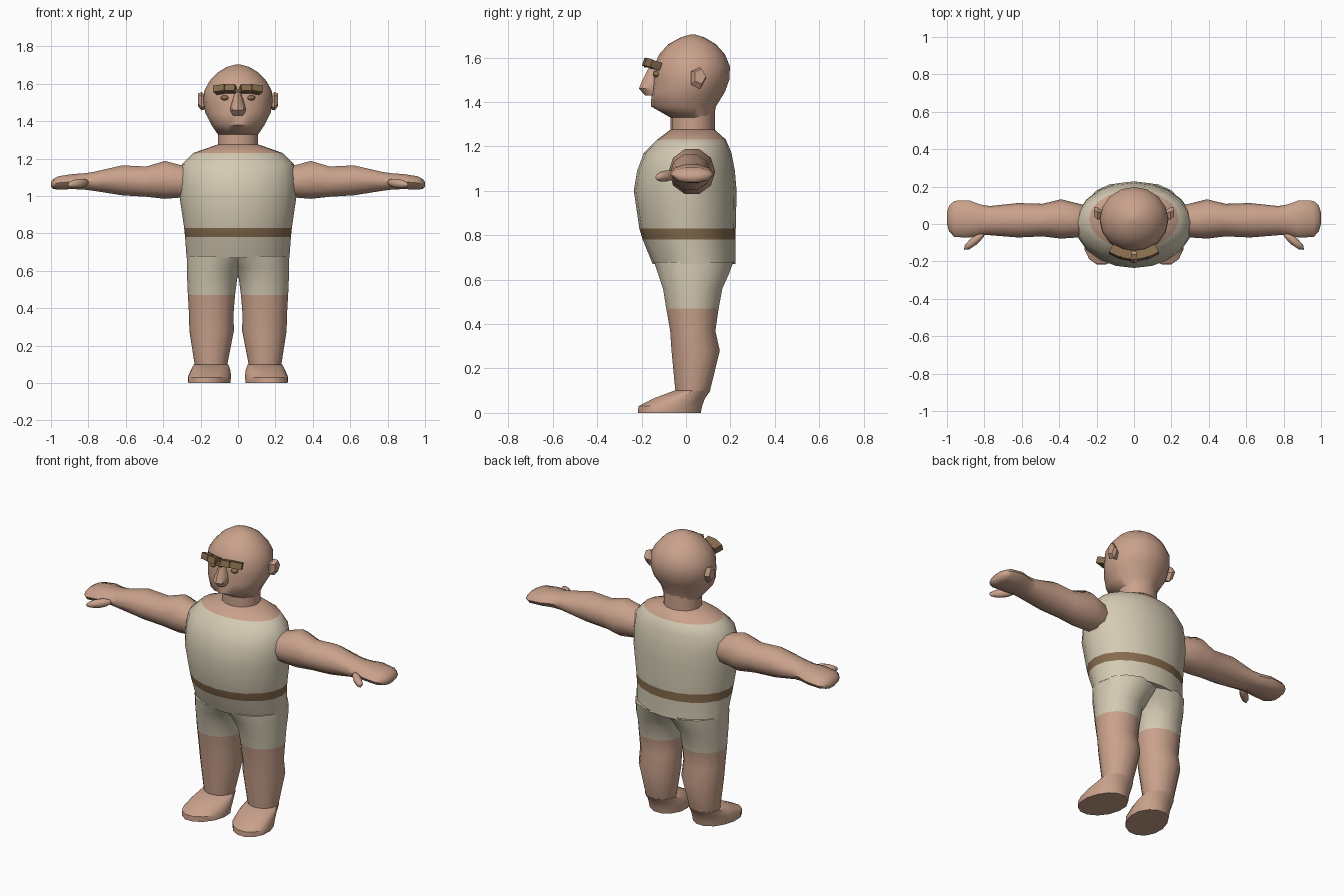
import bpy, bmesh, math
from mathutils import Matrix, Euler

cube = bpy.data.objects.get("Cube")
if cube:
    bpy.data.objects.remove(cube, do_unlink=True)


def material(name, rgb):
    mat = bpy.data.materials.new(name)
    mat.use_nodes = True
    mat.diffuse_color = (*rgb, 1)
    mat.node_tree.nodes["Principled BSDF"].inputs["Base Color"].default_value = (*rgb, 1)
    return mat


skin = material("skin", (0.59, 0.36, 0.26))
cloth = material("cream cloth", (0.66, 0.59, 0.45))
brown = material("brown", (0.24, 0.15, 0.075))


def finish(name, bm, mats, rule=None, angle=40):
    """Turn a bmesh into an object, colour its faces by a rule and shade it."""
    bmesh.ops.recalc_face_normals(bm, faces=bm.faces)
    if rule:
        for face in bm.faces:
            face.material_index = rule(face.calc_center_median())
    mesh = bpy.data.meshes.new(name)
    bm.to_mesh(mesh)
    bm.free()
    for mat in mats:
        mesh.materials.append(mat)
    obj = bpy.data.objects.new(name, mesh)
    bpy.context.collection.objects.link(obj)
    bpy.ops.object.select_all(action="DESELECT")
    obj.select_set(True)
    bpy.context.view_layer.objects.active = obj
    if angle:
        bpy.ops.object.shade_smooth_by_angle(angle=math.radians(angle))
    return obj


def loft(name, rings, mats, sides=16, axis="z", side=1, rule=None, angle=40):
    """Skin elliptical rings given as (position, low a, high a, low b, high b)."""
    bm = bmesh.new()
    loops = []
    for pos, a0, a1, b0, b1 in rings:
        loop = []
        for i in range(sides):
            t = math.tau * i / sides
            a = (a0 + a1) / 2 + (a1 - a0) / 2 * math.cos(t)
            b = (b0 + b1) / 2 + (b1 - b0) / 2 * math.sin(t)
            point = (a, b, pos) if axis == "z" else (pos, a, b)
            loop.append(bm.verts.new((point[0] * side, point[1], point[2])))
        loops.append(loop)
    for low, high in zip(loops, loops[1:]):
        for i in range(sides):
            j = (i + 1) % sides
            bm.faces.new((low[i], low[j], high[j], high[i]))
    bm.faces.new(loops[0])
    bm.faces.new(loops[-1])
    return finish(name, bm, mats, rule, angle)


def blob(name, loc, size, mat, turn=(0, 0, 0), box=False):
    """A scaled and turned box or low sphere."""
    bm = bmesh.new()
    if box:
        bmesh.ops.create_cube(bm, size=1)
    else:
        bmesh.ops.create_uvsphere(bm, u_segments=8, v_segments=6, radius=0.5)
    rot = Euler([math.radians(d) for d in turn]).to_matrix().to_4x4()
    bm.transform(Matrix.Translation(loc) @ rot @ Matrix.Diagonal((*size, 1)))
    return finish(name, bm, [mat], angle=0 if box else 60)


def symmetric(rows):
    return [(z, -w, w, front, back) for z, w, front, back in rows]


# Torso with belt band and bare neckline
def torso_rule(c):
    if c.z > 1.23:
        return 1
    return 2 if 0.78 < c.z < 0.83 else 0


loft("torso", symmetric([
    (0.67, 0.275, -0.15, 0.222), (0.78, 0.283, -0.195, 0.222),
    (0.83, 0.288, -0.21, 0.224), (1.0, 0.313, -0.235, 0.228),
    (1.09, 0.312, -0.22, 0.22), (1.17, 0.3, -0.19, 0.205),
    (1.23, 0.24, -0.13, 0.18), (1.275, 0.11, -0.07, 0.13),
]), [cloth, skin, brown], sides=20, rule=torso_rule)

# Neck and head
loft("neck", symmetric([(1.25, 0.108, -0.07, 0.13), (1.36, 0.108, -0.07, 0.13)]),
     [skin])
loft("head", symmetric([
    (1.33, 0.108, -0.07, 0.125), (1.38, 0.142, -0.158, 0.135),
    (1.445, 0.175, -0.155, 0.175), (1.5, 0.184, -0.15, 0.195),
    (1.56, 0.182, -0.145, 0.198), (1.615, 0.152, -0.12, 0.175),
    (1.66, 0.11, -0.08, 0.135), (1.69, 0.06, -0.025, 0.085),
    (1.704, 0.01, 0.02, 0.04),
]), [skin], angle=60)

# Nose
loft("nose", symmetric([
    (1.43, 0.028, -0.185, -0.1), (1.46, 0.042, -0.212, -0.1),
    (1.49, 0.036, -0.2, -0.1), (1.555, 0.016, -0.168, -0.1),
]), [skin], sides=8)

# Brow bridge
blob("brow_bridge", (0, -0.175, 1.563), (0.05, 0.03, 0.016), brown, box=True)

shorts_rule = lambda c: 0 if c.z > 0.47 else 1

for label, s in (("left", 1), ("right", -1)):
    # Brows, eyes and ears
    blob(label + "_inner_brow", (s * 0.04, -0.165, 1.573), (0.055, 0.05, 0.036),
         brown, (-18, 0, s * 10), True)
    blob(label + "_outer_brow", (s * 0.093, -0.148, 1.57), (0.066, 0.05, 0.036),
         brown, (-18, s * 8, s * 25), True)
    blob(label + "_eye", (s * 0.07, -0.132, 1.525), (0.046, 0.036, 0.028), brown)
    loft(label + "_ear", [
        (0.165, 0.03, 0.07, 1.465, 1.535), (0.195, 0.015, 0.09, 1.455, 1.558),
        (0.215, 0.035, 0.09, 1.48, 1.55),
    ], [skin], sides=5, axis="x", side=s, angle=20)

    # Arm and hand
    loft(label + "_arm", [
        (0.26, -0.07, 0.1, 0.99, 1.16), (0.3, -0.072, 0.11, 0.988, 1.168),
        (0.39, -0.078, 0.132, 0.98, 1.193), (0.49, -0.066, 0.108, 0.992, 1.162),
        (0.62, -0.072, 0.112, 1.0, 1.168), (0.77, -0.06, 0.096, 1.025, 1.132),
        (0.82, -0.058, 0.104, 1.032, 1.124), (0.88, -0.072, 0.126, 1.035, 1.12),
        (0.96, -0.07, 0.124, 1.033, 1.108), (0.988, -0.04, 0.1, 1.036, 1.092),
        (1.0, 0, 0.06, 1.05, 1.075),
    ], [skin], sides=10, axis="x", side=s, angle=50)
    blob(label + "_thumb", (s * 0.853, -0.09, 1.067), (0.15, 0.046, 0.05),
         skin, (0, s * 6, s * -40))

    # Leg with short trouser
    loft(label + "_leg", [
        (0.1, 0.057, 0.232, -0.05, 0.11), (0.28, 0.022, 0.26, -0.068, 0.155),
        (0.37, 0.024, 0.262, -0.074, 0.135), (0.47, 0.016, 0.268, -0.092, 0.15),
        (0.56, 0.004, 0.272, -0.107, 0.167), (0.62, -0.03, 0.274, -0.128, 0.195),
        (0.68, -0.1, 0.274, -0.148, 0.218),
    ], [cloth, skin], sides=14, side=s, rule=shorts_rule)

    # Foot
    foot = loft(label + "_foot", [
        (0, 0.03, 0.255, -0.22, 0.07), (0.03, 0.028, 0.258, -0.218, 0.076),
        (0.065, 0.035, 0.25, -0.15, 0.088), (0.1, 0.052, 0.236, -0.055, 0.112),
    ], [skin], sides=14, side=s)
    for v in foot.data.vertices:  # splay the toes outward
        if v.co.y < 0:
            v.co.x -= s * v.co.y * 0.14
